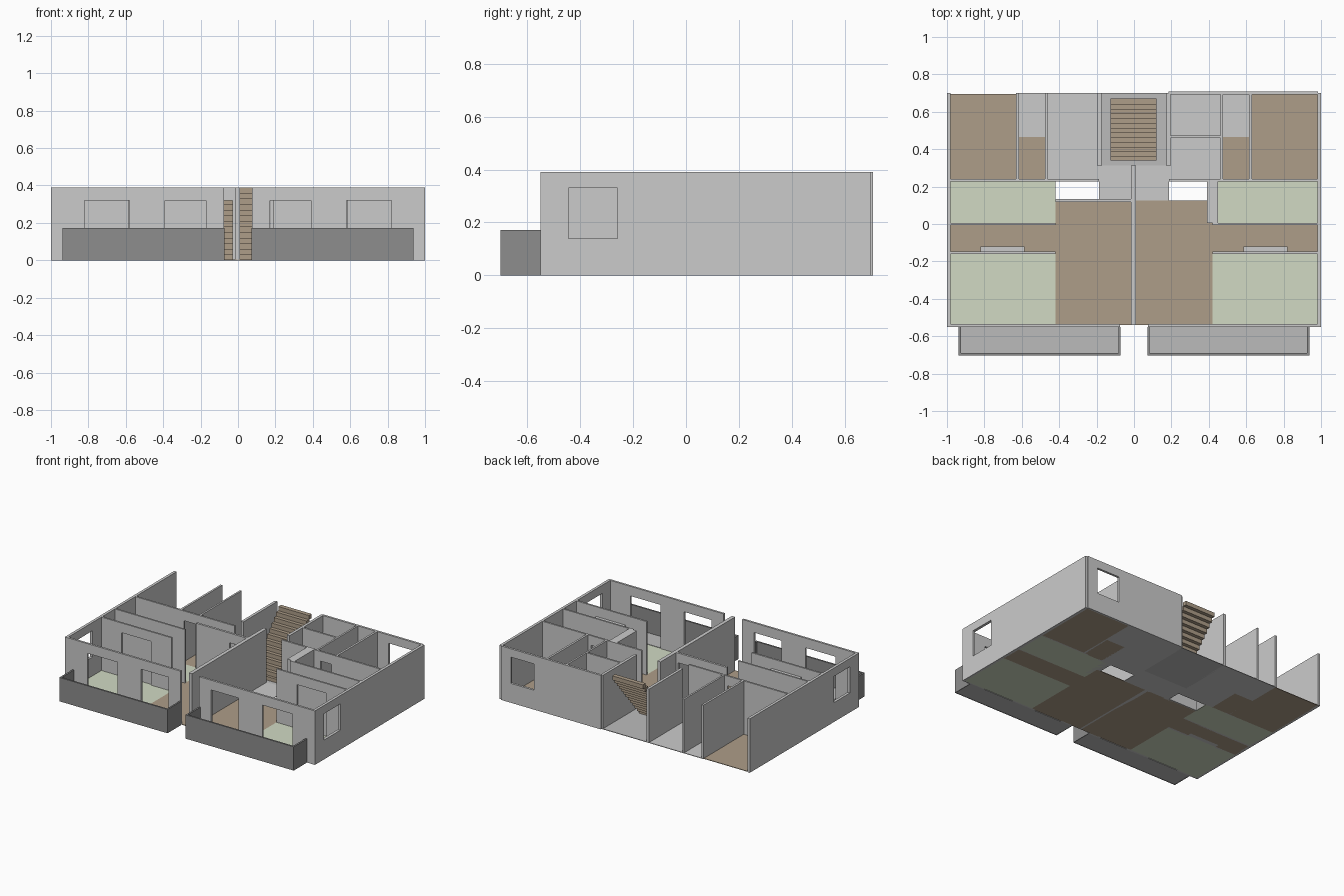
import bpy, bmesh

if "Cube" in bpy.data.objects:
    bpy.data.objects.remove(bpy.data.objects["Cube"])

H = 0.39       # wall height
DOOR = 0.32    # door head height
FLOOR = 0.004  # floor finish thickness


def material(name, rgb):
    m = bpy.data.materials.new(name)
    m.diffuse_color = (*rgb, 1)
    m.use_nodes = True
    m.node_tree.nodes["Principled BSDF"].inputs["Base Color"].default_value = m.diffuse_color
    return m


WOOD = material("wood", (0.42, 0.34, 0.25))
GREEN = material("green_carpet", (0.64, 0.70, 0.55))
TILE = material("pale_tile", (0.72, 0.72, 0.75))
DARK = material("dark_parapet", (0.27, 0.27, 0.27))
SLAB = material("grey_slab", (0.5, 0.5, 0.5))


def add_box(bm, x0, x1, y0, y1, z0, z1):
    vs = bmesh.ops.create_cube(bm, size=1)["verts"]
    lo = (min(x0, x1), min(y0, y1), z0)
    hi = (max(x0, x1), max(y0, y1), z1)
    for v in vs:
        for i in range(3):
            v.co[i] = lo[i] if v.co[i] < 0 else hi[i]


def boxes(name, parts, mat=None):
    bm = bmesh.new()
    for p in parts:
        add_box(bm, *p)
    me = bpy.data.meshes.new(name)
    bm.to_mesh(me)
    bm.free()
    ob = bpy.data.objects.new(name, me)
    bpy.context.collection.objects.link(ob)
    if mat:
        me.materials.append(mat)
    return ob


def wall(name, x0, x1, y0, y1, holes=()):
    """Full-height wall; holes are (start, end, z0, z1) along its long side."""
    ob = boxes(name, [(x0, x1, y0, y1, 0, H)])
    if not holes:
        return ob
    along_x = abs(x1 - x0) > abs(y1 - y0)
    cuts = []
    for a, b, z0, z1 in holes:
        if along_x:
            cuts.append((a, b, y0 - 0.05, y1 + 0.05, z0, z1))
        else:
            cuts.append((min(x0, x1) - 0.05, max(x0, x1) + 0.05, a, b, z0, z1))
    cutter = boxes(name + "_cutter", cuts)
    cutter.hide_render = True
    mod = ob.modifiers.new("openings", "BOOLEAN")
    mod.operation = "DIFFERENCE"
    mod.solver = "EXACT"
    mod.object = cutter
    dg = bpy.context.evaluated_depsgraph_get()
    cut_mesh = bpy.data.meshes.new_from_object(ob.evaluated_get(dg))
    ob.modifiers.clear()
    ob.data = cut_mesh
    bpy.data.objects.remove(cutter)
    return ob


def floor(name, x0, x1, y0, y1, mat):
    boxes(name, [(x0, x1, y0, y1, 0, FLOOR)], mat)


# Parts shared by both flats (s mirrors left / right)
for s, side in ((-1, "left"), (1, "right")):
    # outer walls
    wall(f"{side}_outer_wall", s * 0.98, s, -0.545, 0.70, [(-0.445, -0.26, 0.14, 0.33)])
    wall(f"{side}_front_wall", s * 0.075, s, -0.55, -0.535,
         [(s * 0.17, s * 0.39, -0.1, DOOR), (s * 0.58, s * 0.82, -0.1, DOOR)])

    # partitions across the flat
    wall(f"{side}_front_bedroom_wall", s * 0.42, s * 0.985, -0.16, -0.147,
         [(s * 0.585, s * 0.82, -0.1, DOOR)])
    boxes(f"{side}_closet_panel", [(s * 0.585, s * 0.82, -0.15, -0.12, 0, DOOR)])
    wall(f"{side}_middle_wall", s * 0.42, s * 0.985, -0.006, 0.006)
    wall(f"{side}_rear_corridor_wall", s * 0.188, s * 0.985, 0.227, 0.24,
         [(s * 0.50, s * 0.59, -0.1, DOOR)])

    # partitions running front to back
    wall(f"{side}_rear_bedroom_wall", s * 0.615, s * 0.63, 0.235, 0.70)
    wall(f"{side}_bath_wall", s * 0.462, s * 0.475, 0.235, 0.70)
    wall(f"{side}_stairwell_wall", s * 0.175, s * 0.195, 0.31, 0.70)

    # floors
    floor(f"{side}_living_floor", s * 0.002, s * 0.42, -0.54, 0.125, WOOD)
    floor(f"{side}_corridor_floor", s * 0.42, s * 0.985, -0.15, 0.0, WOOD)
    floor(f"{side}_front_bedroom_floor", s * 0.42, s * 0.985, -0.54, -0.15, GREEN)
    floor(f"{side}_middle_bedroom_floor", s * 0.42, s * 0.985, 0.0, 0.233, GREEN)
    floor(f"{side}_rear_bedroom_floor", s * 0.62, s * 0.985, 0.233, 0.695, WOOD)
    floor(f"{side}_lobby_floor", s * 0.47, s * 0.62, 0.233, 0.465, WOOD)
    floor(f"{side}_bath_floor", s * 0.47, s * 0.62, 0.465, 0.70, TILE)
    floor(f"{side}_kitchen_floor", s * 0.185, s * 0.47, 0.233, 0.70, TILE)
    floor(f"{side}_entry_floor", s * 0.002, s * 0.188, 0.125, 0.312, TILE)

    # balcony
    floor(f"{side}_balcony_floor", s * 0.08, s * 0.93, -0.69, -0.545, SLAB)
    boxes(f"{side}_balcony_parapet", [
        (s * 0.072, s * 0.937, -0.702, -0.69, 0, 0.172),
        (s * 0.072, s * 0.084, -0.69, -0.55, 0, 0.172),
        (s * 0.925, s * 0.937, -0.69, -0.55, 0, 0.172)], DARK)

# Walls found on one side only
wall("party_wall", -0.015, 0.011, -0.54, 0.312)
wall("living_rear_wall", -0.42, -0.01, 0.118, 0.134, [(-0.15, -0.03, -0.1, DOOR)])
wall("right_back_wall", 0.185, 0.985, 0.692, 0.708, [(0.72, 0.905, 0.14, 0.33)])
wall("right_bath_divider", 0.19, 0.465, 0.461, 0.474)
wall("service_shaft", 0.39, 0.45, 0.006, 0.23)

# Stairwell floor and open flight rising to the back
floor("stairwell_floor", -0.185, 0.185, 0.312, 0.70, SLAB)
N = 13
rise, run = H / N, 0.33 / N
boxes("stair_flight", [
    (-0.125, 0.12, 0.34 + i * run - (0.006 if i else 0), 0.34 + (i + 1) * run,
     i * rise, (i + 1) * rise) for i in range(N)], WOOD)
